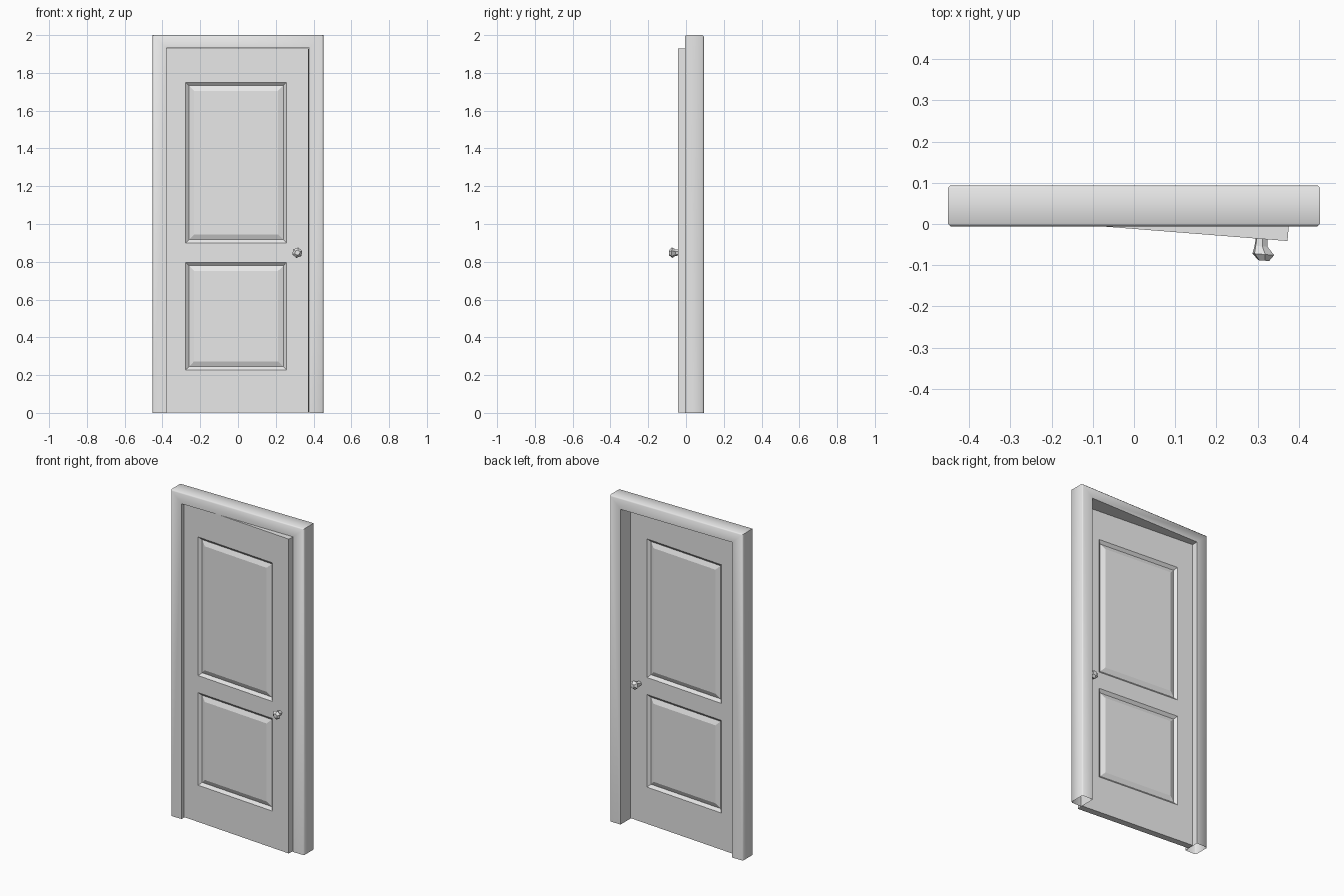
import bpy, bmesh, math
from mathutils import Matrix, Vector

cube = bpy.data.objects.get("Cube")
if cube:
    bpy.data.objects.remove(cube, do_unlink=True)

GREY = (0.8, 0.8, 0.8, 1)
grey = bpy.data.materials.new("plain_grey")
grey.use_nodes = True
grey.diffuse_color = GREY
grey.node_tree.nodes["Principled BSDF"].inputs["Base Color"].default_value = GREY


def finish(bm, name, smooth=False):
    """Turn a bmesh into a named object with the shared material."""
    mesh = bpy.data.meshes.new(name)
    bm.to_mesh(mesh)
    bm.free()
    mesh.materials.append(grey)
    obj = bpy.data.objects.new(name, mesh)
    bpy.context.collection.objects.link(obj)
    if smooth:
        bpy.ops.object.select_all(action="DESELECT")
        obj.select_set(True)
        bpy.context.view_layer.objects.active = obj
        bpy.ops.object.shade_smooth_by_angle(angle=math.radians(50))
    return obj


# Door frame: two jambs and a mitred header, with chamfered outer edges
OUT, IN, TOP, HEAD = 0.452, 0.378, 2.0, 1.932
FRONT, BACK = -0.006, 0.094
bm = bmesh.new()


def arch(half, top):
    return [bm.verts.new((x, FRONT, z))
            for x, z in ((-half, 0), (-half, top), (half, top), (half, 0))]


outer, inner = arch(OUT, TOP), arch(IN, HEAD)
for i in range(3):
    bm.faces.new((outer[i], outer[i + 1], inner[i + 1], inner[i]))
grown = bmesh.ops.extrude_face_region(bm, geom=bm.faces[:], use_keep_orig=True)
for v in grown["geom"]:
    if isinstance(v, bmesh.types.BMVert):
        v.co.y = BACK
bmesh.ops.recalc_face_normals(bm, faces=bm.faces)


def on_outside(v):
    return abs(v.co.x) > OUT - 0.001


rim = [e for e in bm.edges if all(on_outside(v) for v in e.verts)
       and abs(e.verts[0].co.y - e.verts[1].co.y) < 0.001]
bmesh.ops.bevel(bm, geom=rim, offset=0.007, segments=1, affect="EDGES")
feet = [f for f in bm.faces if all(v.co.z < 0.001 for v in f.verts)]
bmesh.ops.delete(bm, geom=feet, context="FACES")
finish(bm, "door_frame", smooth=True)

# Door leaf: a slab with its hinge edge at local x = 0, slightly ajar
WIDTH, THICK, BASE, HEIGHT = 0.755, 0.04, 0.003, 1.93
HINGE = Matrix.Translation((-0.38, 0.018, 0)) @ Matrix.Rotation(math.radians(-4.5), 4, "Z")
PANEL_X = (0.103, 0.638)
PANELS_Z = ((0.228, 0.796), (0.90, 1.75))

bm = bmesh.new()
bmesh.ops.create_cube(bm, size=1)
for v in bm.verts:
    v.co = ((v.co.x + 0.5) * WIDTH, (v.co.y + 0.5) * THICK,
            BASE + (v.co.z + 0.5) * (HEIGHT - BASE))
cuts = [(Vector((x, 0, 0)), Vector((1, 0, 0))) for x in PANEL_X]
cuts += [(Vector((0, 0, z)), Vector((0, 0, 1))) for pair in PANELS_Z for z in pair]
for point, normal in cuts:
    bmesh.ops.bisect_plane(bm, geom=bm.verts[:] + bm.edges[:] + bm.faces[:],
                           plane_co=point, plane_no=normal)


# Raised panels on both sides, each surrounded by a V-shaped groove
def is_panel(face):
    c = face.calc_center_median()
    return (abs(face.normal.y) > 0.9 and PANEL_X[0] < c.x < PANEL_X[1]
            and any(low < c.z < high for low, high in PANELS_Z))


bm.normal_update()
panels = [f for f in bm.faces if is_panel(f)]
for width, depth in ((0.017, -0.015), (0.028, 0.012)):
    bmesh.ops.inset_individual(bm, faces=panels, thickness=width, depth=depth,
                               use_even_offset=True)
finish(bm, "door_leaf").matrix_world = HINGE


# Faceted knobs: six-sided rings of (distance from door, radius, sideways shift)
RINGS = ((-0.003, 0.015, 0), (0.018, 0.017, 0), (0.037, 0.028, 0.007), (0.052, 0.014, 0.009))


def knob(name, surface, side):
    bm = bmesh.new()
    loops = []
    for dist, radius, shift in RINGS:
        loops.append([bm.verts.new((0.692 + shift + radius * math.cos(a),
                                    surface + side * dist,
                                    0.848 + radius * math.sin(a)))
                      for a in (math.tau * i / 6 + 0.35 for i in range(6))])
    for a, b in zip(loops, loops[1:]):
        for i in range(6):
            j = (i + 1) % 6
            bm.faces.new((a[i], a[j], b[j], b[i]))
    bm.faces.new(loops[0])
    bm.faces.new(loops[-1])
    bmesh.ops.recalc_face_normals(bm, faces=bm.faces)
    finish(bm, name).matrix_world = HINGE


knob("front_knob", 0, -1)
knob("back_knob", THICK, 1)
